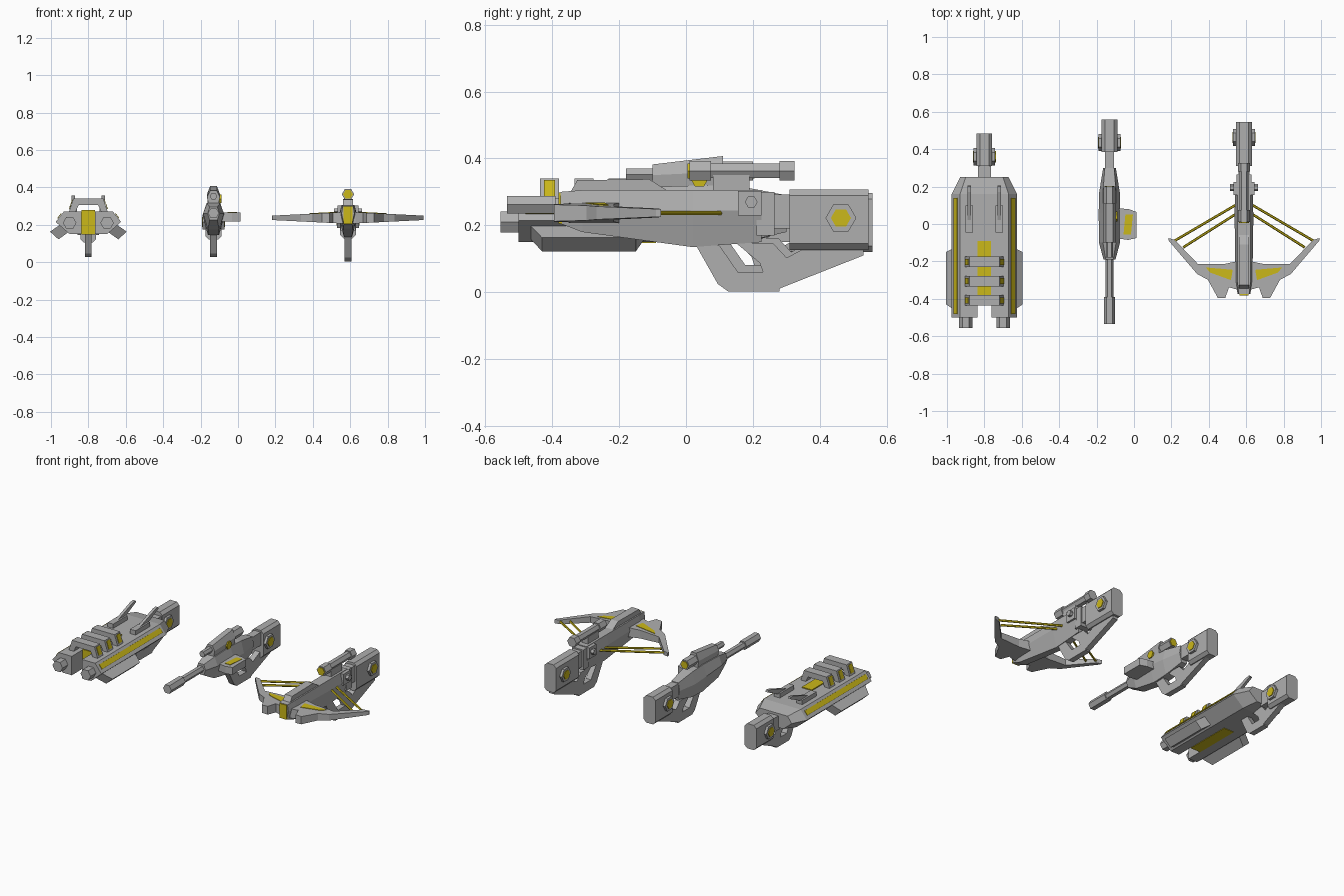
import bpy, bmesh, math
from mathutils import Vector, Matrix

if "Cube" in bpy.data.objects:
    bpy.data.objects.remove(bpy.data.objects["Cube"])


def material(name, rgb):
    m = bpy.data.materials.new(name)
    m.use_nodes = True
    m.diffuse_color = (*rgb, 1)
    m.node_tree.nodes["Principled BSDF"].inputs["Base Color"].default_value = (*rgb, 1)
    return m


GREY = material("grey", (0.43, 0.43, 0.43))
YELLOW = material("yellow", (0.60, 0.48, 0.01))


def finish(name, bm, mat):
    bmesh.ops.recalc_face_normals(bm, faces=bm.faces)
    mesh = bpy.data.meshes.new(name)
    bm.to_mesh(mesh)
    bm.free()
    mesh.materials.append(mat)
    ob = bpy.data.objects.new(name, mesh)
    bpy.context.collection.objects.link(ob)
    return ob


def skin(name, rings, mat=GREY):
    """Join matching rings of points into a closed solid."""
    bm = bmesh.new()
    loops = [[bm.verts.new(p) for p in ring] for ring in rings]
    n = len(loops[0])
    for a, b in zip(loops, loops[1:]):
        for i in range(n):
            j = (i + 1) % n
            bm.faces.new((a[i], a[j], b[j], b[i]))
    bm.faces.new(loops[0])
    bm.faces.new(loops[-1][::-1])
    return finish(name, bm, mat)


def hull(name, cx, stations, mat=GREY):
    """Six-sided body: each station is y, half widths and heights at top, middle, bottom."""
    rings = []
    for y, wt, wm, wb, zt, zm, zb in stations:
        rings.append([(cx + x, y, z) for x, z in
                      ((-wt, zt), (wt, zt), (wm, zm), (wb, zb), (-wb, zb), (-wm, zm))])
    return skin(name, rings, mat)


def box(name, x, y, z, mat=GREY):
    return skin(name, [[(x[0], v, z[0]), (x[1], v, z[0]), (x[1], v, z[1]), (x[0], v, z[1])] for v in y], mat)


def side_plate(name, cx, half, profile, mat=GREY):
    return skin(name, [[(cx + s * half, y, z) for y, z in profile] for s in (-1, 1)], mat)


def rod(name, a, b, r, mat=GREY, sides=6, r2=None):
    a, b = Vector(a), Vector(b)
    bm = bmesh.new()
    bmesh.ops.create_cone(bm, cap_ends=True, segments=sides, radius1=r, radius2=r2 or r, depth=(b - a).length)
    q = (b - a).to_track_quat("Z", "Y").to_matrix().to_4x4()
    turn = Matrix.Rotation(math.pi / 6, 4, "Z")
    bmesh.ops.transform(bm, matrix=Matrix.Translation((a + b) / 2) @ q @ turn, verts=bm.verts)
    return finish(name, bm, mat)


def rear_assembly(label, cx, y0, y1, z0, z1, disc, grip_y, grip_z):
    """Chamfered butt, side discs, strut and looped grip."""
    w, c = 0.042, 0.018
    section = [(-w, z0 + c), (-w + c, z0), (w - c, z0), (w, z0 + c),
               (w, z1 - c), (w - c, z1), (-w + c, z1), (-w, z1 - c)]
    skin(label + "_butt", [[(cx + x, y, z) for x, z in section] for y in (y0, y1)])
    for s, side in ((-1, "right"), (1, "left")):
        y, z = disc
        rod(f"{label}_{side}_disc", (cx, y, z), (cx + s * 0.058, y, z), 0.046)
        rod(f"{label}_{side}_disc_face", (cx, y, z), (cx + s * 0.062, y, z), 0.030, YELLOW)
    gy = lambda t: grip_y[0] + t * (grip_y[1] - grip_y[0])
    gz = lambda t: grip_z[0] + t * (grip_z[1] - grip_z[0])
    parts = {
        "guard": [(0, 1), (0.13, 0.16), (0.25, 0.42), (0.14, 1)],
        "grip_foot": [(0.13, 0.16), (0.19, 0), (0.50, 0), (0.50, 0.06), (0.40, 0.42), (0.25, 0.42)],
        "grip": [(0.40, 0.42), (0.50, 0.06), (0.60, 0.5), (0.46, 1.05), (0.24, 1.05), (0.38, 0.62)],
        "strut": [(0.40, 0.42), (0.50, 0.06), (1, 0.78), (1, 1.1), (0.74, 1.1), (0.55, 0.75)],
    }
    for part, prof in parts.items():
        side_plate(f"{label}_{part}", cx, 0.018, [(gy(a), gz(b)) for a, b in prof])


# ---- Heavy twin-barrel cannon ----
cx = -0.80
hull("cannon_body", cx, [(-0.39, 0.13, 0.175, 0.10, 0.272, 0.215, 0.15), (0.16, 0.13, 0.175, 0.10, 0.272, 0.215, 0.15),
                         (0.25, 0.10, 0.13, 0.07, 0.255, 0.215, 0.165)])
box("cannon_core", (cx - 0.036, cx + 0.036), (-0.394, -0.09), (0.147, 0.278), YELLOW)
box("cannon_neck", (cx - 0.035, cx + 0.035), (0.24, 0.33), (0.15, 0.24))
for s, side in ((-1, "right"), (1, "left")):
    X = lambda u: cx + s * u
    # forward prong and barrel
    skin(f"cannon_{side}_prong", [[(X(u), y, z) for u, z in
         ((0.037, 0.272), (0.13, 0.272), (0.175, 0.215), (0.10, 0.15), (0.037, 0.15))] for y in (-0.5, -0.38)])
    rod(f"cannon_{side}_barrel", (X(0.10), -0.555, 0.21), (X(0.10), -0.45, 0.21), 0.036)
    # glowing stripe on the upper slope
    skin(f"cannon_{side}_stripe", [[(X(u), y, z) for u, z in
         ((0.143, 0.259), (0.163, 0.234), (0.166, 0.236), (0.146, 0.261))] for y in (-0.48, 0.14)], YELLOW)
    # lower side pod with sloped ends
    pod = ((0.10, 0.165), (0.145, 0.205), (0.205, 0.163), (0.16, 0.122))
    skin(f"cannon_{side}_pod", [[(X(u), y + (t if i > 1 else 0), z) for i, (u, z) in enumerate(pod)]
                                for y, t in ((-0.47, 0.04), (-0.12, -0.03))])
    # swept fin
    box(f"cannon_{side}_fin_base", (X(0.06), X(0.10)), (-0.045, 0.10), (0.26, 0.30))
    side_plate(f"cannon_{side}_fin", X(0.08), 0.009,
               [(-0.02, 0.285), (0.08, 0.285), (0.205, 0.345), (0.20, 0.356), (0.17, 0.352)])
# bridges over the core
for k, y in enumerate((-0.408, -0.305, -0.203)):
    a, b = y - 0.028, y + 0.028
    box(f"cannon_bridge_{k}", (cx - 0.08, cx + 0.08), (a, b), (0.305, 0.34))
    for s in (-1, 1):
        leg = ((0.08, 0.34), (0.105, 0.265), (0.07, 0.265), (0.05, 0.31))
        skin(f"cannon_bridge_{k}_leg", [[(cx + s * u, v, z) for u, z in leg] for v in (a, b)])
        panel = ((0.084, 0.334), (0.101, 0.284), (0.104, 0.285), (0.087, 0.335))
        skin(f"cannon_bridge_{k}_panel", [[(cx + s * u, v, z) for u, z in panel]
                                          for v in (a + 0.012, b - 0.012)], YELLOW)
rear_assembly("cannon", cx, 0.31, 0.485, 0.105, 0.265, (0.36, 0.185), (0.04, 0.45), (0.027, 0.155))

# ---- Long rifle ----
cx = -0.131
hull("rifle_body", cx, [(-0.19, 0.02, 0.032, 0.02, 0.295, 0.26, 0.225), (-0.10, 0.035, 0.056, 0.03, 0.315, 0.26, 0.175),
                        (0.06, 0.035, 0.058, 0.03, 0.32, 0.25, 0.145), (0.17, 0.035, 0.055, 0.03, 0.315, 0.24, 0.15),
                        (0.30, 0.025, 0.034, 0.02, 0.29, 0.24, 0.18)])
rod("rifle_barrel", (cx, -0.40, 0.262), (cx, -0.16, 0.262), 0.022)
rod("rifle_muzzle", (cx, -0.535, 0.262), (cx, -0.39, 0.262), 0.030)
box("rifle_neck", (cx - 0.024, cx + 0.024), (0.28, 0.40), (0.20, 0.285))
# sight housing, front tube and rear lens
hull("rifle_sight_housing", cx, [(-0.10, 0.018, 0.034, 0.026, 0.382, 0.35, 0.30),
                                 (0.11, 0.018, 0.036, 0.028, 0.407, 0.36, 0.30)])
rod("rifle_sight_tube", (cx, -0.18, 0.352), (cx, -0.09, 0.352), 0.020)
rod("rifle_sight_rear", (cx, 0.10, 0.362), (cx, 0.20, 0.362), 0.033)
rod("rifle_sight_lens", (cx, 0.19, 0.362), (cx, 0.204, 0.362), 0.025, YELLOW)
rod("rifle_side_dial", (cx, 0.04, 0.338), (cx + 0.042, 0.04, 0.338), 0.026, YELLOW)
# sideways magazine
mag = [(0.03, 0.085), (0.10, 0.08), (0.144, 0.065), (0.144, -0.075), (0.10, -0.085), (0.03, -0.075)]
skin("rifle_magazine", [[(cx + u, y, z) for u, y in mag] for z in (0.218, 0.265)])
panel = [(0.085, 0.05), (0.125, 0.05), (0.115, -0.055), (0.075, -0.055)]
skin("rifle_magazine_panel", [[(cx + u, y, z) for u, y in panel] for z in (0.26, 0.268)], YELLOW)
rear_assembly("rifle", cx, 0.385, 0.558, 0.12, 0.296, (0.435, 0.215), (0.06, 0.53), (0.027, 0.155))

# ---- Crossbow ----
cx = 0.588
hull("crossbow_body", cx, [(-0.375, 0.028, 0.034, 0.022, 0.30, 0.26, 0.205), (-0.31, 0.035, 0.045, 0.025, 0.305, 0.25, 0.18),
                           (0.02, 0.035, 0.05, 0.022, 0.305, 0.245, 0.135), (0.225, 0.035, 0.048, 0.022, 0.305, 0.245, 0.15)])
box("crossbow_nose_plate", (cx - 0.025, cx + 0.025), (-0.381, -0.37), (0.205, 0.298), YELLOW)
box("crossbow_collar", (cx - 0.04, cx + 0.04), (0.21, 0.265), (0.17, 0.30))
box("crossbow_neck", (cx - 0.03, cx + 0.03), (0.25, 0.33), (0.19, 0.292))
side_plate("crossbow_top_rail", cx, 0.026, [(-0.345, 0.30), (-0.325, 0.335), (-0.11, 0.338), (-0.05, 0.30)])
# telescopic sight
box("crossbow_sight_mount", (cx - 0.02, cx + 0.02), (0.08, 0.19), (0.30, 0.35))
for part, y0, y1, r in (("front", 0.01, 0.075, 0.033), ("tube", 0.07, 0.285, 0.025), ("rear", 0.28, 0.325, 0.033)):
    rod("crossbow_sight_" + part, (cx, y0, 0.363), (cx, y1, 0.363), r)
rod("crossbow_sight_lens", (cx, 0.005, 0.363), (cx, 0.02, 0.363), 0.026, YELLOW)


def bow_plate(name, s, outline, lift=0, mat=GREY):
    """Flat limb piece that thins toward the tip."""
    thick = lambda u: 0.032 - 0.05 * u
    top = [(cx + s * u, y, 0.237 + thick(u) + lift) for u, y in outline]
    low = [(cx + s * u, y, 0.237 + (thick(u) - 0.004 if lift else -thick(u))) for u, y in outline]
    skin(name, [low, top], mat)


for s, side in ((-1, "right"), (1, "left")):
    bow_plate(f"crossbow_{side}_limb_root", s, [(0.0, -0.20), (0.04, -0.20), (0.11, -0.215), (0.245, -0.215),
                                               (0.25, -0.268), (0.16, -0.315), (0.04, -0.35), (0.0, -0.35)])
    bow_plate(f"crossbow_{side}_limb_tip", s, [(0.245, -0.215), (0.37, -0.085), (0.405, -0.075), (0.402, -0.09),
                                              (0.25, -0.268)])
    bow_plate(f"crossbow_{side}_prong", s, [(0.07, -0.31), (0.20, -0.285), (0.14, -0.395), (0.10, -0.395)])
    bow_plate(f"crossbow_{side}_limb_panel", s, [(0.07, -0.30), (0.06, -0.245), (0.205, -0.232), (0.18, -0.26)],
              0.003, YELLOW)
    for k, (u, y, y2) in enumerate(((0.375, -0.092, 0.11), (0.325, -0.125, 0.062))):
        rod(f"crossbow_{side}_cable_{k}", (cx + s * u, y, 0.237), (cx + s * 0.03, y2, 0.237), 0.007, YELLOW)
    # side knobs
    box(f"crossbow_{side}_knob_base", (cx + s * 0.02, cx + s * 0.056), (0.155, 0.225), (0.23, 0.302))
    rod(f"crossbow_{side}_knob", (cx, 0.195, 0.27), (cx + s * 0.076, 0.195, 0.27), 0.019)
rear_assembly("crossbow", cx, 0.31, 0.545, 0.127, 0.307, (0.463, 0.222), (0.03, 0.53), (0.003, 0.14))
